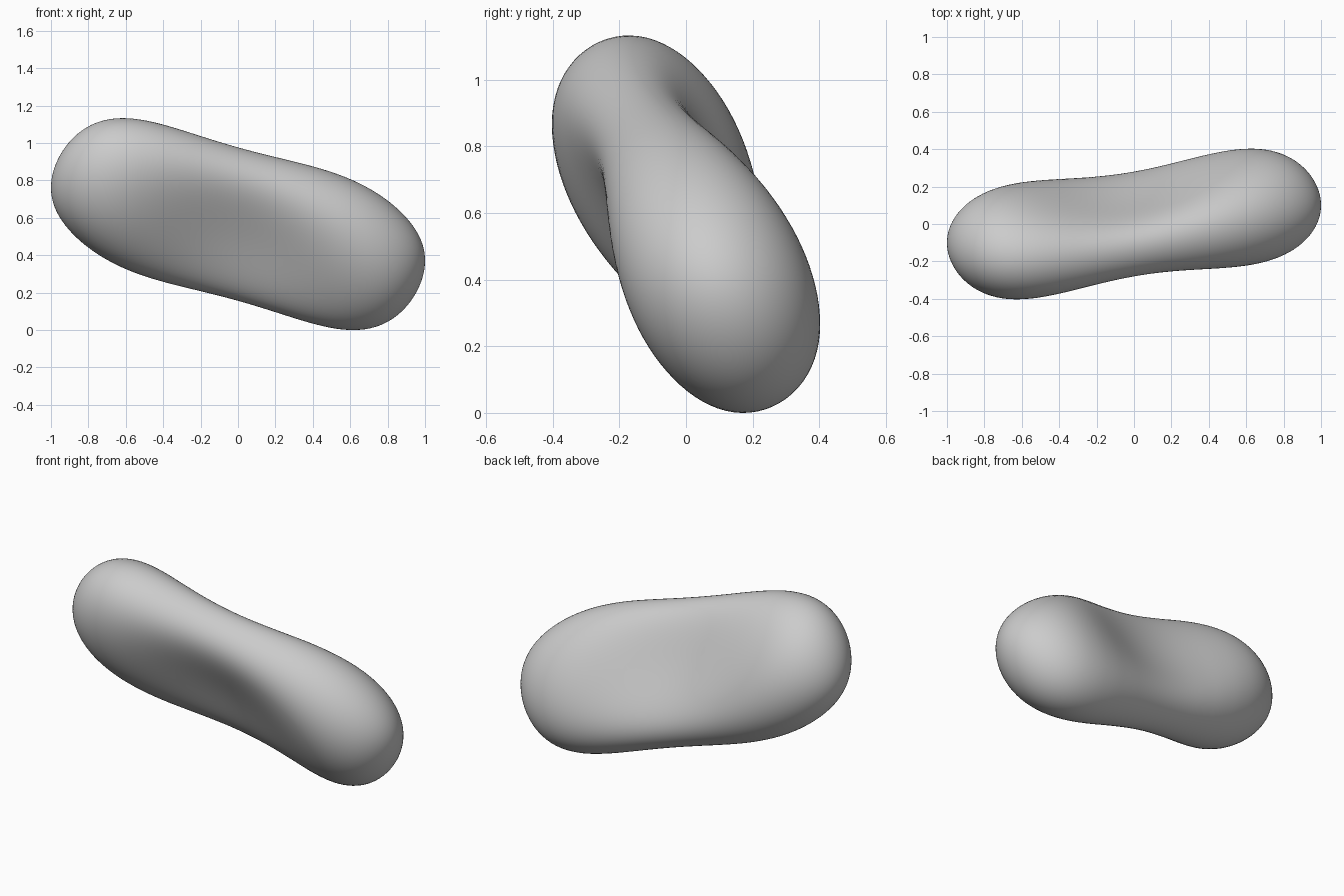
import bpy, bmesh, math

cube = bpy.data.objects.get("Cube")
if cube:
    bpy.data.objects.remove(cube, do_unlink=True)

RINGS, SIDES = 80, 80
MID_Z = 0.565
LEAN = math.radians(28.5)


# Smooth harmonic profiles along the body, from tip to tip
def odd_cos(a, c):
    return sum(k * math.cos((2 * i + 1) * a) for i, k in enumerate(c))


def odd_sin(a, c):
    return sum(k * math.sin((2 * i + 1) * a) for i, k in enumerate(c))


def outline(a):
    """Leaning oval of unit half-extents, dented on both broad faces mid-body."""
    thickness = 0.82 - 0.42 * math.cos(a) ** 4
    dent = 0.42 * math.cos(a) ** 6
    pts = []
    for j in range(SIDES):
        t = 2 * math.pi * j / SIDES
        m = math.sin(t)
        n = thickness * math.cos(t) * (1 - dent * math.cos(t) ** 2) * (1 + 1.5 * dent)
        pts.append((n * math.cos(LEAN) - m * math.sin(LEAN),
                    n * math.sin(LEAN) + m * math.cos(LEAN)))
    wide = max(p[0] for p in pts)
    tall = max(p[1] for p in pts)
    return [(y / wide, z / tall) for y, z in pts]


def section(a):
    """Cross-section at x = sin(a), sized by the body's width and height there."""
    half_y = odd_cos(a, (0.351, -0.061, -0.010))
    half_z = odd_cos(a, (0.468, -0.045, -0.013))
    mid_y = odd_sin(a, (0.1195, 0.0195))
    mid_z = MID_Z + odd_sin(a, (-0.2283, -0.0273, 0.006))
    return [(math.sin(a), mid_y + half_y * y, mid_z + half_z * z) for y, z in outline(a)]


# Loft the pinched, rounded body through its cross-sections
bm = bmesh.new()
rings = []
for i in range(1, RINGS):
    a = -math.pi / 2 + math.pi * i / RINGS
    rings.append([bm.verts.new(p) for p in section(a)])
for r0, r1 in zip(rings, rings[1:]):
    for j in range(SIDES):
        k = (j + 1) % SIDES
        bm.faces.new((r0[j], r0[k], r1[k], r1[j]))

# Close both rounded ends
for ring, side in ((rings[0], -1), (rings[-1], 1)):
    tip = bm.verts.new((side, 0.10 * side, MID_Z - 0.195 * side))
    for j in range(SIDES):
        bm.faces.new((ring[j], ring[(j + 1) % SIDES], tip))
bmesh.ops.recalc_face_normals(bm, faces=bm.faces)
for f in bm.faces:
    f.smooth = True

# Rest the body on the ground plane
low = min(v.co.z for v in bm.verts)
bmesh.ops.translate(bm, verts=bm.verts, vec=(0, 0, -low))

mesh = bpy.data.meshes.new("pinched_body")
bm.to_mesh(mesh)
bm.free()
body = bpy.data.objects.new("pinched_body", mesh)
bpy.context.collection.objects.link(body)

# Plain grey finish
grey = bpy.data.materials.new("light_grey")
grey.use_nodes = True
grey.diffuse_color = (0.6, 0.6, 0.6, 1)
grey.node_tree.nodes["Principled BSDF"].inputs["Base Color"].default_value = (0.6, 0.6, 0.6, 1)
mesh.materials.append(grey)
